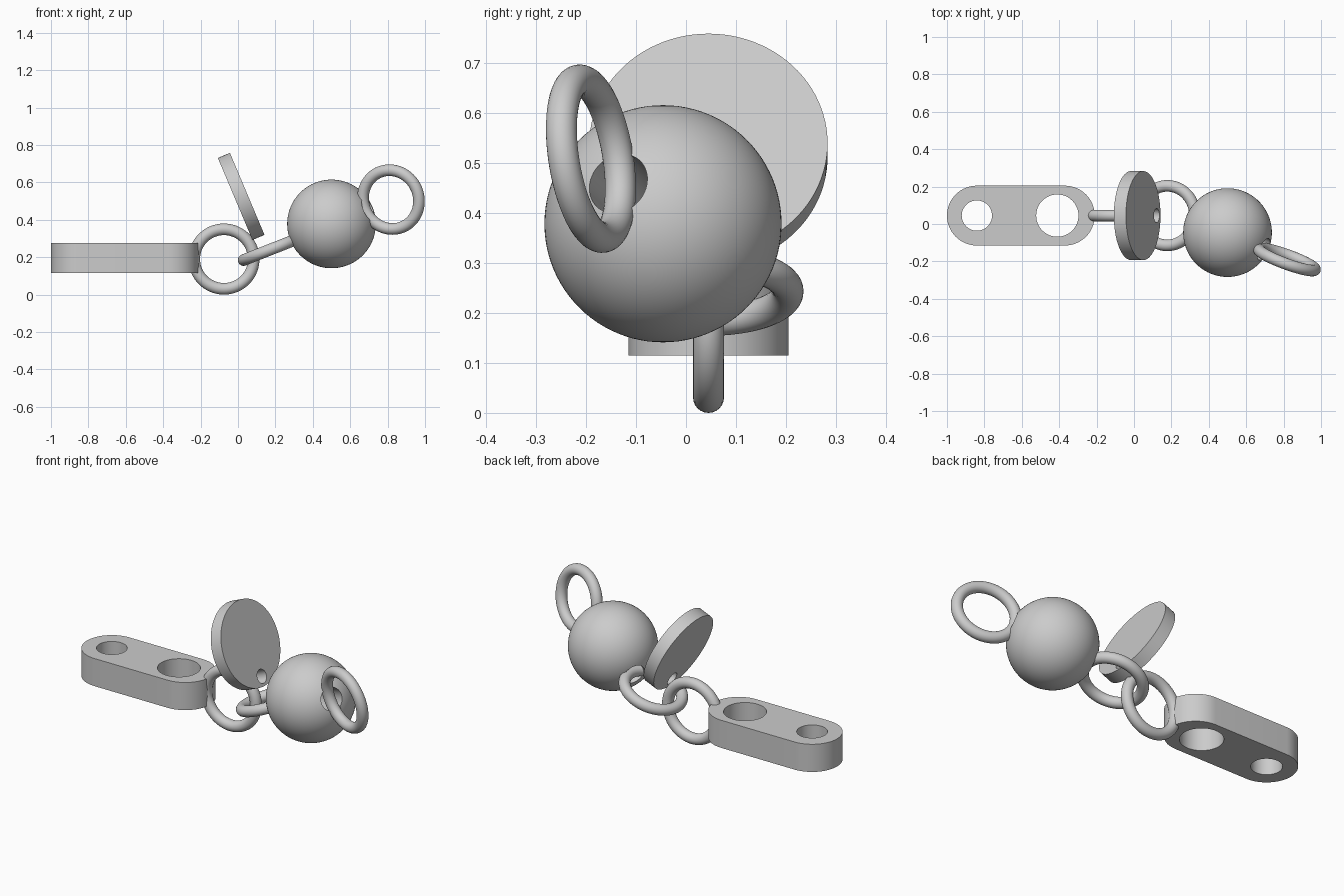
import bpy
import bmesh
from math import radians, sin, cos, pi
from mathutils import Vector

cube = bpy.data.objects.get("Cube")
if cube:
    bpy.data.objects.remove(cube, do_unlink=True)

grey = bpy.data.materials.new("plain grey")
grey.use_nodes = True
GREY = (0.6, 0.6, 0.6, 1)
grey.diffuse_color = GREY
for node in grey.node_tree.nodes:
    if node.type == 'BSDF_PRINCIPLED':
        node.inputs["Base Color"].default_value = GREY

Y = 0.045               # shared centre line of the chain
RING, WIRE = 0.159, 0.031
BALL_R = 0.237


def finish(name):
    ob = bpy.context.object
    ob.name = name
    ob.data.materials.clear()
    ob.data.materials.append(grey)
    return ob


def smooth(ob):
    bpy.ops.object.select_all(action='DESELECT')
    ob.select_set(True)
    bpy.context.view_layer.objects.active = ob
    bpy.ops.object.shade_smooth_by_angle(angle=radians(35))


def facing(axis):
    return Vector(axis).to_track_quat('Z', 'Y').to_euler()


def rod(name, centre, axis, radius, depth, sides=64):
    bpy.ops.mesh.primitive_cylinder_add(vertices=sides, radius=radius, depth=depth,
                                        location=centre, rotation=facing(axis))
    return finish(name)


def ring(name, centre, axis):
    bpy.ops.mesh.primitive_torus_add(major_radius=RING, minor_radius=WIRE,
                                     major_segments=72, minor_segments=24,
                                     location=centre, rotation=facing(axis))
    smooth(finish(name))


def drill(ob, centre, axis, radius):
    cutter = rod("hole_cutter", centre, axis, radius, 1, 48)
    cutter.hide_render = True
    bpy.context.view_layer.objects.active = ob
    mod = ob.modifiers.new("hole", 'BOOLEAN')
    mod.operation = 'DIFFERENCE'
    mod.solver = 'EXACT'
    mod.object = cutter
    bpy.ops.object.modifier_apply(modifier=mod.name)
    bpy.data.objects.remove(cutter, do_unlink=True)


# Round-ended link plate with two holes
bm = bmesh.new()
r, steps = 0.16, 32
outline = []
for cx, start in ((-0.37, -pi / 2), (-0.84, pi / 2)):
    for i in range(steps + 1):
        a = start + pi * i / steps
        outline.append(bm.verts.new((cx + r * cos(a), Y + r * sin(a), 0.115)))
base = bm.faces.new(outline)
top = bmesh.ops.extrude_face_region(bm, geom=[base])
bmesh.ops.translate(bm, vec=(0, 0, 0.16),
                    verts=[g for g in top["geom"] if isinstance(g, bmesh.types.BMVert)])
bmesh.ops.recalc_face_normals(bm, faces=bm.faces)
mesh = bpy.data.meshes.new("link_plate")
bm.to_mesh(mesh)
bm.free()
plate = bpy.data.objects.new("link_plate", mesh)
bpy.context.collection.objects.link(plate)
bpy.context.view_layer.objects.active = plate
finish("link_plate")
for x, hole_r in ((-0.84, 0.081), (-0.41, 0.113)):
    drill(plate, (x, Y, 0.2), (0, 0, 1), hole_r)
smooth(plate)

# Rings joining the parts
tilt = radians(21.5)
ring("plate_ring", (-0.075, Y, 0.19), (0, 1, 0))
ring("middle_ring", (0.178, Y, 0.243), (-sin(tilt), 0, cos(tilt)))
ring("end_ring", (0.818, -0.19, 0.508), (0.34, 0.93, 0.15))

# Ball bored through from ring to ring
centre = Vector((0.5, -0.046, 0.378))
bpy.ops.mesh.primitive_uv_sphere_add(segments=96, ring_count=48, radius=BALL_R, location=centre)
ball = finish("ball")
drill(ball, centre, (0.85, -0.39, 0.35), 0.063)
smooth(ball)

# Leaning disc with a small hole near its lower rim
normal = Vector((0.92, 0, 0.388)).normalized()
down = Vector((normal.z, 0, -normal.x))
middle = Vector((0.017, Y, 0.525))
disc = rod("tag_disc", middle, normal, 0.238, 0.07, 96)
drill(disc, middle + down * 0.185, normal, 0.038)
smooth(disc)
